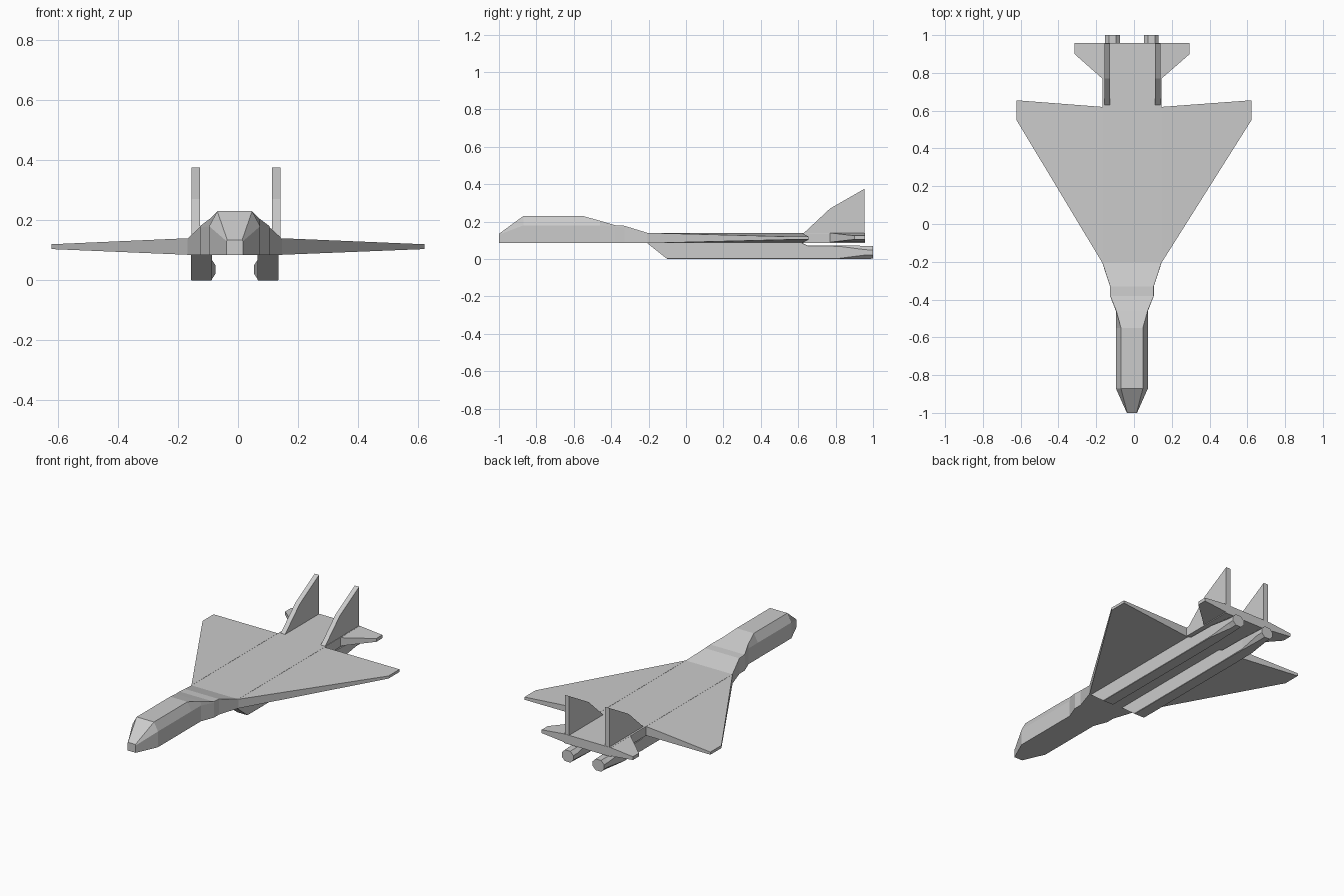
import bpy, bmesh

if "Cube" in bpy.data.objects:
    bpy.data.objects.remove(bpy.data.objects["Cube"])

CX = -0.011          # the fuselage axis sits slightly off centre
BOT, DECK = 0.085, 0.14


def loft(name, rings):
    """Skin a list of equal-length point rings and cap both ends."""
    bm = bmesh.new()
    vs = [[bm.verts.new(p) for p in r] for r in rings]
    n = len(rings[0])
    for a, b in zip(vs, vs[1:]):
        for i in range(n):
            j = (i + 1) % n
            bm.faces.new((a[i], a[j], b[j], b[i]))
    bm.faces.new(vs[0])
    bm.faces.new(vs[-1])
    bmesh.ops.recalc_face_normals(bm, faces=bm.faces)
    me = bpy.data.meshes.new(name)
    bm.to_mesh(me)
    bm.free()
    ob = bpy.data.objects.new(name, me)
    bpy.context.collection.objects.link(ob)
    return ob


def panel(name, x0, x1, root, tip, z0, z1):
    """Tapered flying surface: root/tip are (front y, rear y), z0/z1 are (low, high)."""
    def ring(x, y, z):
        return [(x, y[0], z[0]), (x, y[1], z[0]), (x, y[1], z[1]), (x, y[0], z[1])]
    return loft(name, [ring(x0, root, z0), ring(x1, tip, z1)])


# Fuselage: y, side half width, shoulder z, top half width, top z
sections = [
    (-1.00, .027, .130, .025, .135),
    (-0.87, .085, .180, .058, .230),
    (-0.55, .085, .180, .058, .230),
    (-0.46, .085, .180, .083, .205),
    (-0.38, .116, .175, .115, .181),
    (-0.33, .116, .175, .115, .178),
    (-0.205, .157, .136, .156, DECK),
    (0.957, .157, .136, .156, DECK),
]
loft("fuselage", [
    [(CX - w, y, BOT), (CX + w, y, BOT), (CX + w, y, zs),
     (CX + t, y, zt), (CX - t, y, zt), (CX - w, y, zs)]
    for y, w, zs, t, zt in sections])


def engine_ring(cx, hx, y_top, y_bot, z0, z1, c):
    """Chamfered rectangle, optionally leaning between y_bot and y_top."""
    hz, cz = (z1 - z0) / 2, (z0 + z1) / 2
    pts = [(hx - c, -hz), (hx, c - hz), (hx, hz - c), (hx - c, hz),
           (c - hx, hz), (-hx, hz - c), (-hx, c - hz), (c - hx, -hz)]
    return [(cx + x, y_bot + (y_top - y_bot) * (z + hz) / (2 * hz), cz + z)
            for x, z in pts]


for side, s, tip_x, tail_x, fin_x in (("left", -1, -0.622, -0.315, -0.141),
                                      ("right", 1, 0.622, 0.295, 0.127)):
    root = CX + s * 0.157
    # Delta wing and tailplane
    panel(side + "_wing", root, tip_x, (-0.205, 0.62), (0.55, 0.655),
          (BOT, DECK), (0.104, 0.12))
    panel(side + "_tailplane", root, tail_x, (0.77, 0.957), (0.90, 0.957),
          (BOT + .005, DECK), (0.105, 0.125))
    # Upright fin
    profile = [(0.62, DECK - .01), (0.77, 0.27), (0.955, 0.376), (0.955, DECK - .01)]
    loft(side + "_fin", [[(fin_x + d, y, z) for y, z in profile]
                         for d in (-0.0145, 0.0145)])
    # Engine with raked intake, turning octagonal at the nozzle
    ex, nx = CX + s * 0.111, CX + s * 0.103
    loft(side + "_engine", [
        engine_ring(ex, .035, -0.21, -0.10, 0, .087, .002),
        engine_ring(ex, .035, 0.62, 0.62, 0, .087, .002),
        engine_ring(ex, .035, 0.65, 0.65, 0, .073, .002),
        engine_ring(ex, .035, 0.82, 0.82, 0, .072, .004),
        engine_ring(nx, .039, 0.96, 0.96, .001, .071, .021),
        engine_ring(nx, .039, 1.00, 1.00, .002, .070, .021)])
